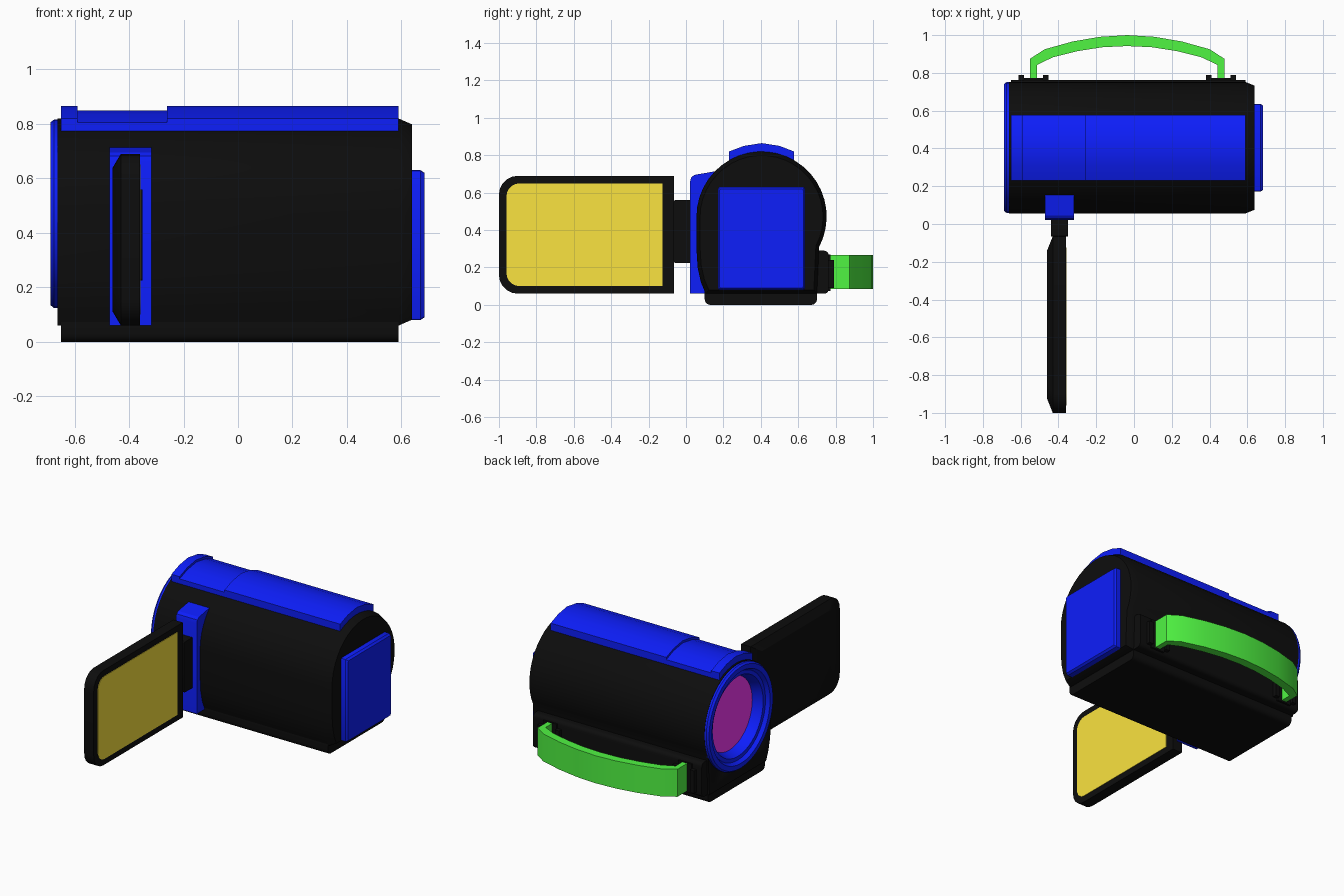
import bpy, bmesh
from math import sin, cos, pi, radians

if "Cube" in bpy.data.objects:
    bpy.data.objects.remove(bpy.data.objects["Cube"])


def material(name, rgb):
    m = bpy.data.materials.new(name)
    m.diffuse_color = (*rgb, 1)
    m.use_nodes = True
    m.node_tree.nodes["Principled BSDF"].inputs["Base Color"].default_value = m.diffuse_color
    return m


BLACK = material("black_plastic", (0.004, 0.004, 0.004))
BLUE = material("blue_plastic", (0.004, 0.013, 0.97))
GREEN = material("green_strap", (0.08, 0.91, 0.055))
YELLOW = material("yellow_screen", (0.96, 0.77, 0.05))
PURPLE = material("purple_glass", (0.93, 0.04, 0.93))


def finish(name, bm, mat):
    bmesh.ops.recalc_face_normals(bm, faces=bm.faces)
    mesh = bpy.data.meshes.new(name)
    bm.to_mesh(mesh)
    bm.free()
    mesh.materials.append(mat)
    ob = bpy.data.objects.new(name, mesh)
    bpy.context.collection.objects.link(ob)
    bpy.ops.object.select_all(action='DESELECT')
    bpy.context.view_layer.objects.active = ob
    ob.select_set(True)
    bpy.ops.object.shade_smooth_by_angle(angle=radians(25))
    return ob


def loft(name, pts, stations, mat, axis='x'):
    """Sweep a profile along an axis through (position, scale) stations."""
    cu = (min(p[0] for p in pts) + max(p[0] for p in pts)) / 2
    cv = (min(p[1] for p in pts) + max(p[1] for p in pts)) / 2
    bm = bmesh.new()
    rings = []
    for pos, s in stations:
        ring = []
        for u, v in pts:
            u, v = cu + (u - cu) * s, cv + (v - cv) * s
            ring.append(bm.verts.new((pos, u, v) if axis == 'x' else (u, v, pos)))
        rings.append(ring)
    n = len(pts)
    for a, b in zip(rings, rings[1:]):
        for i in range(n):
            j = (i + 1) % n
            bm.faces.new((a[i], a[j], b[j], b[i]))
    bm.faces.new(rings[0])
    bm.faces.new(rings[-1])
    return finish(name, bm, mat)


def rounded(u0, u1, v0, v1, radii, steps=5):
    """Rectangle with radii for (u1v1, u0v1, u0v0, u1v0) corners."""
    out = []
    corners = [(u1, v1, -1, -1), (u0, v1, 1, -1), (u0, v0, 1, 1), (u1, v0, -1, 1)]
    for k, (u, v, su, sv) in enumerate(corners):
        r = radii[k]
        if r == 0:
            out.append((u, v))
            continue
        for i in range(steps + 1):
            a = pi / 2 * (k + i / steps)
            out.append((u + su * r + r * cos(a), v + sv * r + r * sin(a)))
    return out


def circle(r, n=40, centre=(0.405, 0.47)):
    return [(centre[0] + r * cos(2 * pi * i / n), centre[1] + r * sin(2 * pi * i / n))
            for i in range(n)]


def box(name, x, y, z, mat, r=0.0):
    return loft(name, rounded(*y, *z, [r] * 4), [(x[0], 1), (x[1], 1)], mat)


def lathe(name, profile, mat, n=40):
    """Revolve closed (x, radius) points about the lens axis."""
    bm = bmesh.new()
    rings = [[bm.verts.new((x, y, z)) for y, z in circle(r, n)] for x, r in profile]
    for a, b in zip(rings, rings[1:] + rings[:1]):
        for i in range(n):
            j = (i + 1) % n
            bm.faces.new((a[i], a[j], b[j], b[i]))
    return finish(name, bm, mat)


# Barrel body with tapered rear
arc = [radians(-28 + 208 * i / 24) for i in range(25)]
profile = [(0.404 + 0.348 * cos(a), 0.472 + 0.348 * sin(a)) for a in arc]
profile += [(0.056, 0.3), (0.062, 0.2), (0.08, 0.12), (0.105, 0.06), (0.70, 0.06)]
body = loft("body", profile, [(-0.662, 1), (0.59, 1), (0.638, 0.945)], BLACK)

# Lens recess cut into the body front
cutter = loft("recess_cutter", circle(0.27), [(-0.75, 1), (-0.57, 1)], BLACK)
cutter.hide_render = True
mod = body.modifiers.new("recess", 'BOOLEAN')
mod.object = cutter
mod.operation = 'DIFFERENCE'
mod.solver = 'EXACT'
bpy.context.view_layer.objects.active = body
bpy.ops.object.modifier_apply(modifier=mod.name)
bpy.data.objects.remove(cutter)

# Base and side grip
box("base", (-0.65, 0.59), (0.10, 0.70), (0, 0.12), BLACK, 0.03)
box("side_grip", (-0.65, 0.59), (0.6, 0.763), (0.06, 0.29), BLACK, 0.025)

# Stepped lens ring and glass
lathe("lens_ring", [(-0.65, 0.346), (-0.675, 0.346), (-0.688, 0.336), (-0.688, 0.305),
                    (-0.665, 0.29), (-0.665, 0.265), (-0.60, 0.24), (-0.58, 0.24),
                    (-0.58, 0.275), (-0.65, 0.275)], BLUE)
loft("lens_glass", circle(0.245), [(-0.602, 1), (-0.575, 1)], PURPLE)

# Top cover with a lowered middle panel
cover = [(0.23, 0.77), (0.23, 0.82), (0.31, 0.85), (0.405, 0.865),
         (0.50, 0.85), (0.578, 0.82), (0.578, 0.77)]
for name, x0, x1, dz in (("cover_front", -0.65, -0.59, 0),
                         ("cover_panel", -0.59, -0.26, -0.015),
                         ("cover_rear", -0.26, 0.59, 0)):
    pts = [(y, z + (dz if z > 0.78 else 0)) for y, z in cover]
    loft(name, pts, [(x0, 1), (x1, 1)], BLUE)

# Battery on the rear
loft("battery", rounded(0.172, 0.635, 0.08, 0.63, [0.008] * 4, 2),
     [(0.6, 1), (0.67, 1), (0.684, 0.965)], BLUE)

# Screen mount, hinge, flip-out screen
mount = [(0.022, 0.06), (0.022, 0.66), (0.028, 0.682), (0.045, 0.695),
         (0.16, 0.715), (0.16, 0.06)]
loft("screen_mount", mount, [(-0.472, 1), (-0.318, 1)], BLUE)
box("hinge", (-0.44, -0.35), (-0.066, 0.04), (0.225, 0.56), BLACK, 0.01)
loft("screen_frame", rounded(-1, -0.065, 0.06, 0.69, [0, 0.1, 0.1, 0]),
     [(-0.46, 0.84), (-0.43, 1), (-0.36, 1)], BLACK)
loft("screen", rounded(-0.96, -0.125, 0.10, 0.65, [0, 0.07, 0.07, 0]),
     [(-0.38, 1), (-0.357, 1)], YELLOW)

# Hand strap: half profile mirrored about its centre
MID = -0.036
outer = [(0.514, 0.76), (0.514, 0.875), (0.437, 0.925), (0.29, 0.966), (0.145, 0.991)]
inner = [(0.478, 0.76), (0.478, 0.842), (0.395, 0.882), (0.265, 0.915), (0.13, 0.936)]


def arch(half, top):
    return ([(MID - x, y) for x, y in half] + [(MID, top)]
            + [(MID + x, y) for x, y in reversed(half)])


loft("hand_strap", arch(outer, 1.0) + arch(inner, 0.942)[::-1],
     [(0.085, 1), (0.268, 1)], GREEN, axis='z')

# Strap anchors
for side in (-1, 1):
    cx = MID + side * 0.496
    box("strap_plate", (cx - 0.05, cx + 0.05), (0.74, 0.773), (0.075, 0.27), BLACK)
    for d in (-0.065, 0.065):
        box("strap_post", (cx + d - 0.015, cx + d + 0.015), (0.74, 0.79), (0.09, 0.24), BLACK)
